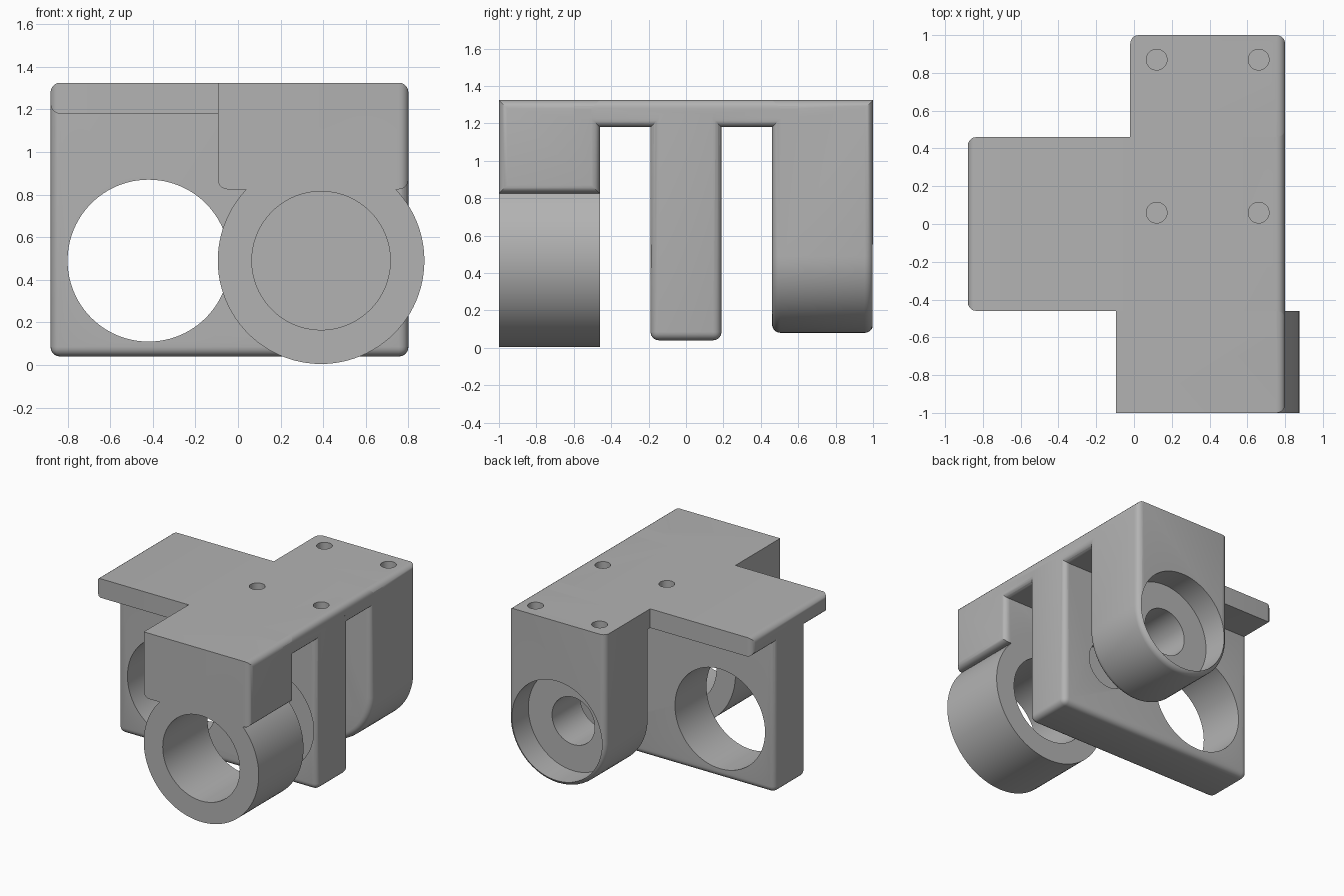
import bpy
import bmesh
import math
from mathutils import Matrix, Vector

if "Cube" in bpy.data.objects:
    bpy.data.objects.remove(bpy.data.objects["Cube"], do_unlink=True)

grey = bpy.data.materials.new("plain grey")
grey.use_nodes = True
colour = (0.45, 0.45, 0.45, 1)
grey.diffuse_color = colour
grey.node_tree.nodes["Principled BSDF"].inputs["Base Color"].default_value = colour

FILLET = 0.045
RIGHT = 0.8              # shared right-hand side face
AXIS_X, AXIS_Z = 0.39, 0.49   # shared shaft axis


def finish(bm, name):
    bmesh.ops.recalc_face_normals(bm, faces=bm.faces)
    mesh = bpy.data.meshes.new(name)
    bm.to_mesh(mesh)
    bm.free()
    mesh.materials.append(grey)
    obj = bpy.data.objects.new(name, mesh)
    bpy.context.collection.objects.link(obj)
    return obj


def round_edges(bm, rule):
    """Fillet the edges for which rule(both end points) is true."""
    edges = [e for e in bm.edges if rule(e.verts[0].co, e.verts[1].co)]
    bmesh.ops.bevel(bm, geom=edges, offset=FILLET, segments=5,
                    profile=0.5, affect='EDGES', clamp_overlap=True)


def both(a, b, axis, value):
    return abs(a[axis] - value) < 1e-4 and abs(b[axis] - value) < 1e-4


def box(name, lo, hi, rule):
    bm = bmesh.new()
    lo, hi = Vector(lo), Vector(hi)
    size = Matrix.Diagonal(hi - lo).to_4x4()
    bmesh.ops.create_cube(bm, size=1, matrix=Matrix.Translation((lo + hi) / 2) @ size)
    round_edges(bm, rule)
    return finish(bm, name)


def cylinder(name, x, y0, y1, z, radius):
    bm = bmesh.new()
    turn = Matrix.Translation((x, (y0 + y1) / 2, z)) @ Matrix.Rotation(math.pi / 2, 4, 'X')
    bmesh.ops.create_cone(bm, cap_ends=True, segments=96, radius1=radius,
                          radius2=radius, depth=y1 - y0, matrix=turn)
    return finish(bm, name)


def boolean(target, tool, operation):
    mod = target.modifiers.new(operation.lower(), 'BOOLEAN')
    mod.operation, mod.solver, mod.object = operation, 'EXACT', tool
    bpy.context.view_layer.objects.active = target
    bpy.ops.object.modifier_apply(modifier=mod.name)
    bpy.data.objects.remove(tool, do_unlink=True)


# Top plate: long spine and side wing
body = box("bearing_bracket", (-0.02, -0.6, 1.18), (RIGHT, 0.6, 1.325),
           lambda a, b: both(a, b, 0, RIGHT) and abs(a.y - b.y) > 0.1)
wing = box("side_wing", (-0.88, -0.46, 1.18), (0.4, 0.46, 1.325),
           lambda a, b: both(a, b, 0, -0.88))

# Middle plate, filleted everywhere but its hidden top
middle = box("middle_plate", (-0.88, -0.19, 0.04), (RIGHT, 0.19, 1.25),
             lambda a, b: not both(a, b, 2, 1.25))

# Front block with its round collar
front = box("front_block", (-0.095, -1, 0.825), (RIGHT, -0.46, 1.325),
            lambda a, b: both(a, b, 0, RIGHT) or
            (both(a, b, 0, -0.095) and both(a, b, 2, 0.825)))
collar = cylinder("front_collar", AXIS_X, -1, -0.46, AXIS_Z, 0.485)

# Back block: round-bottomed profile pushed along y
bm = bmesh.new()
half = RIGHT - AXIS_X
outline = [(RIGHT, 1.325)]
for i in range(33):
    t = -math.pi * i / 32
    outline.append((AXIS_X + half * math.cos(t), AXIS_Z + half * math.sin(t)))
outline.append((AXIS_X - half, 1.325))
face = bm.faces.new([bm.verts.new((x, 0.46, z)) for x, z in outline])
grown = bmesh.ops.extrude_face_region(bm, geom=[face])["geom"]
bmesh.ops.translate(bm, vec=(0, 0.54, 0),
                    verts=[v for v in grown if isinstance(v, bmesh.types.BMVert)])
round_edges(bm, lambda a, b: (abs(a.y - b.y) < 1e-4 and not both(a, b, 2, 1.325)) or
            (both(a, b, 2, 1.325) and both(a, b, 0, RIGHT)))
back = finish(bm, "back_block")

for part in (wing, middle, front, collar, back):
    boolean(body, part, 'UNION')

# Bores along y: x, start, end, radius
bores = [
    (AXIS_X, -1.1, -0.4, 0.325),   # collar bore
    (-0.42, -0.3, 0.3, 0.38),      # window in middle plate
    (AXIS_X, -0.3, 0.0, 0.38),     # front pocket of middle plate
    (AXIS_X, 0.09, 0.3, 0.18),     # rear pocket of middle plate
    (AXIS_X, 0.8, 1.1, 0.38),      # back counterbore
    (AXIS_X, 0.4, 1.1, 0.18),      # back shaft hole
]
for x, y0, y1, radius in bores:
    boolean(body, cylinder("bore_cutter", x, y0, y1, AXIS_Z, radius), 'DIFFERENCE')

# Four blind screw holes in the top
for x in (0.12, 0.66):
    for y in (0.06, 0.87):
        bm = bmesh.new()
        bmesh.ops.create_cone(bm, cap_ends=True, segments=32, radius1=0.055, radius2=0.055,
                              depth=0.5, matrix=Matrix.Translation((x, y, 1.3)))
        boolean(body, finish(bm, "screw_cutter"), 'DIFFERENCE')

# Smooth curved faces, keep hard edges
bpy.ops.object.select_all(action='DESELECT')
body.select_set(True)
bpy.context.view_layer.objects.active = body
bpy.ops.object.shade_smooth_by_angle(angle=math.radians(30))
